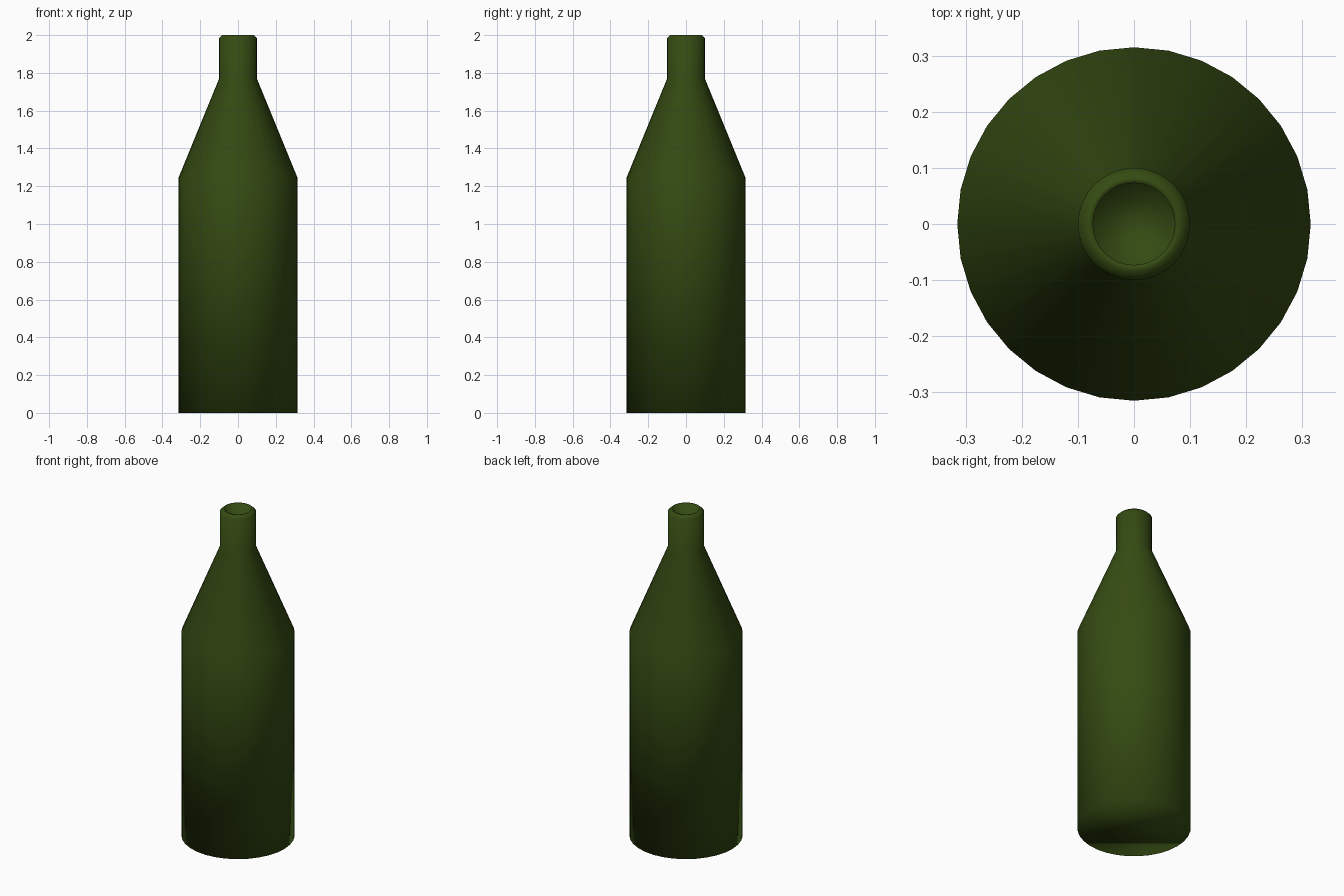
import bpy, bmesh, math

if "Cube" in bpy.data.objects:
    bpy.data.objects.remove(bpy.data.objects["Cube"])

SIDES = 32

# Outer profile from base to lip, then down into the mouth (radius, height)
PROFILE = [(0.315, 0.0), (0.315, 1.245), (0.10, 1.77), (0.10, 1.985),
           (0.083, 2.0), (0.073, 2.0), (0.073, 1.80)]


def ring(bm, radius, z):
    return [bm.verts.new((radius * math.cos(2 * math.pi * i / SIDES),
                          radius * math.sin(2 * math.pi * i / SIDES), z))
            for i in range(SIDES)]


bm = bmesh.new()
rings = [ring(bm, r, z) for r, z in PROFILE]

# Walls between neighbouring rings
for low, high in zip(rings, rings[1:]):
    for i in range(SIDES):
        j = (i + 1) % SIDES
        bm.faces.new((low[i], low[j], high[j], high[i]))

# Base and mouth floor
bm.faces.new(rings[0][::-1])
bm.faces.new(rings[-1])

# Smooth shading everywhere, including over the shoulder and base edge
for face in bm.faces:
    face.smooth = True

mesh = bpy.data.meshes.new("bottle")
bm.to_mesh(mesh)
bm.free()
bottle = bpy.data.objects.new("bottle", mesh)
bpy.context.collection.objects.link(bottle)

# Dark green glass
glass = bpy.data.materials.new("green_glass")
glass.diffuse_color = (0.035, 0.07, 0.006, 1.0)
glass.use_nodes = True
glass.node_tree.nodes["Principled BSDF"].inputs["Base Color"].default_value = glass.diffuse_color
mesh.materials.append(glass)
